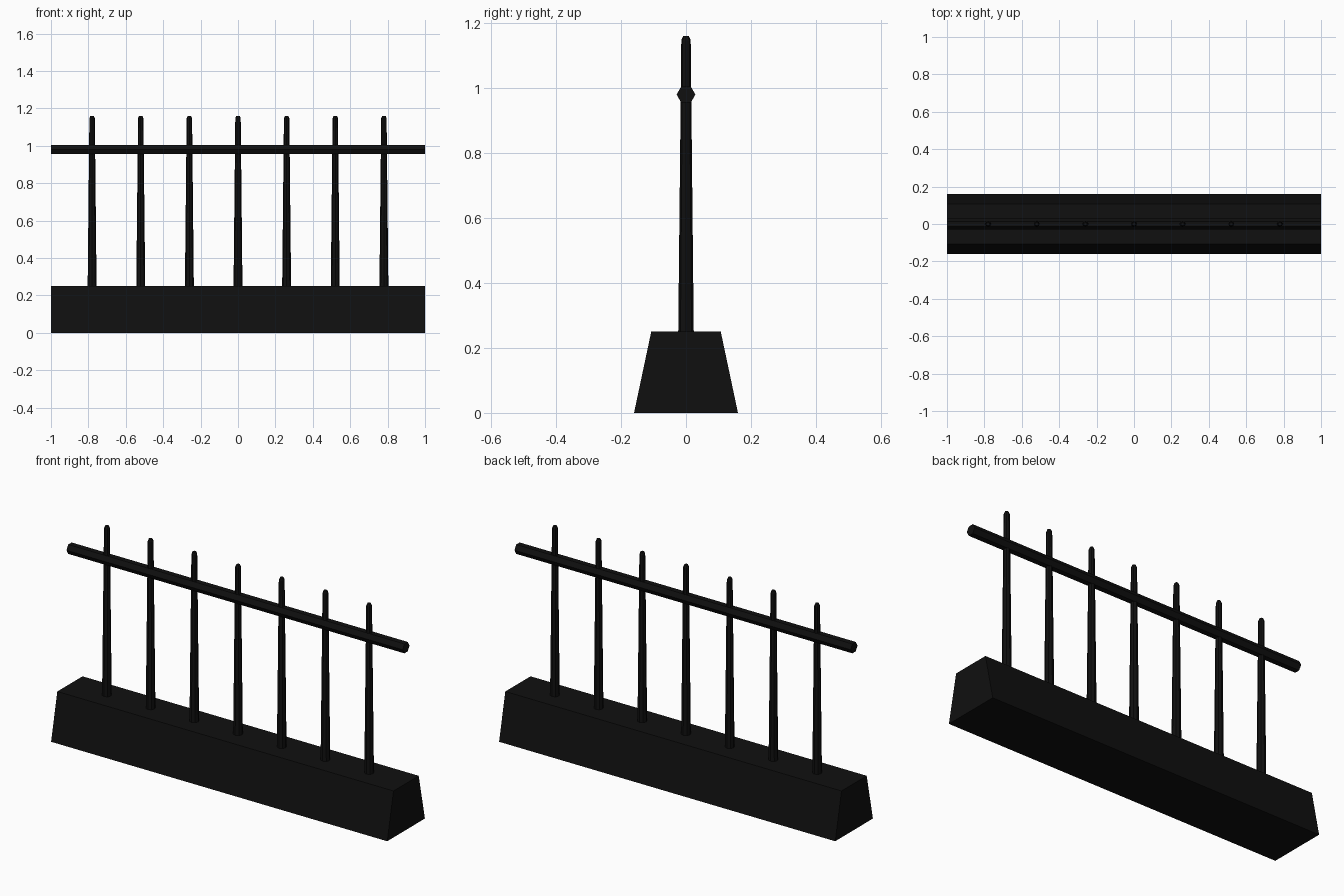
import bpy, bmesh
from math import cos, sin, pi

if "Cube" in bpy.data.objects:
    bpy.data.objects.remove(bpy.data.objects["Cube"])

dark = bpy.data.materials.new("dark_iron")
dark.diffuse_color = (0.005, 0.005, 0.005, 1)
dark.use_nodes = True
dark.node_tree.nodes["Principled BSDF"].inputs["Base Color"].default_value = dark.diffuse_color


def loft(name, rings):
    """Skin a stack of matching rings and cap both ends."""
    bm = bmesh.new()
    loops = [[bm.verts.new(p) for p in ring] for ring in rings]
    n = len(loops[0])
    for a, b in zip(loops, loops[1:]):
        for i in range(n):
            j = (i + 1) % n
            bm.faces.new((a[i], a[j], b[j], b[i]))
    bm.faces.new(loops[0])
    bm.faces.new(loops[-1])
    bmesh.ops.recalc_face_normals(bm, faces=bm.faces)
    mesh = bpy.data.meshes.new(name)
    bm.to_mesh(mesh)
    bm.free()
    mesh.materials.append(dark)
    obj = bpy.data.objects.new(name, mesh)
    bpy.context.collection.objects.link(obj)
    return obj


def circle(r, sides, phase=0.0):
    return [(r * cos(2 * pi * i / sides + phase), r * sin(2 * pi * i / sides + phase))
            for i in range(sides)]


# Tapered plinth
section = [(-0.16, 0), (0.16, 0), (0.107, 0.25), (-0.107, 0.25)]
loft("base", [[(x, y, z) for y, z in section] for x in (-1, 1)])

# Hexagonal top rail, points to front and back
loft("rail", [[(x, y, z + 0.98) for y, z in circle(0.029, 6)] for x in (-1, 1)])

# Tapered posts with chamfered tips
for k in range(7):
    cx = (k - 3) * 0.26
    profile = [(0.024, 0.24), (0.0145, 1.147), (0.009, 1.16)]
    loft(f"post_{k + 1}", [[(cx + x, y, z) for x, y in circle(r, 8)] for r, z in profile])
